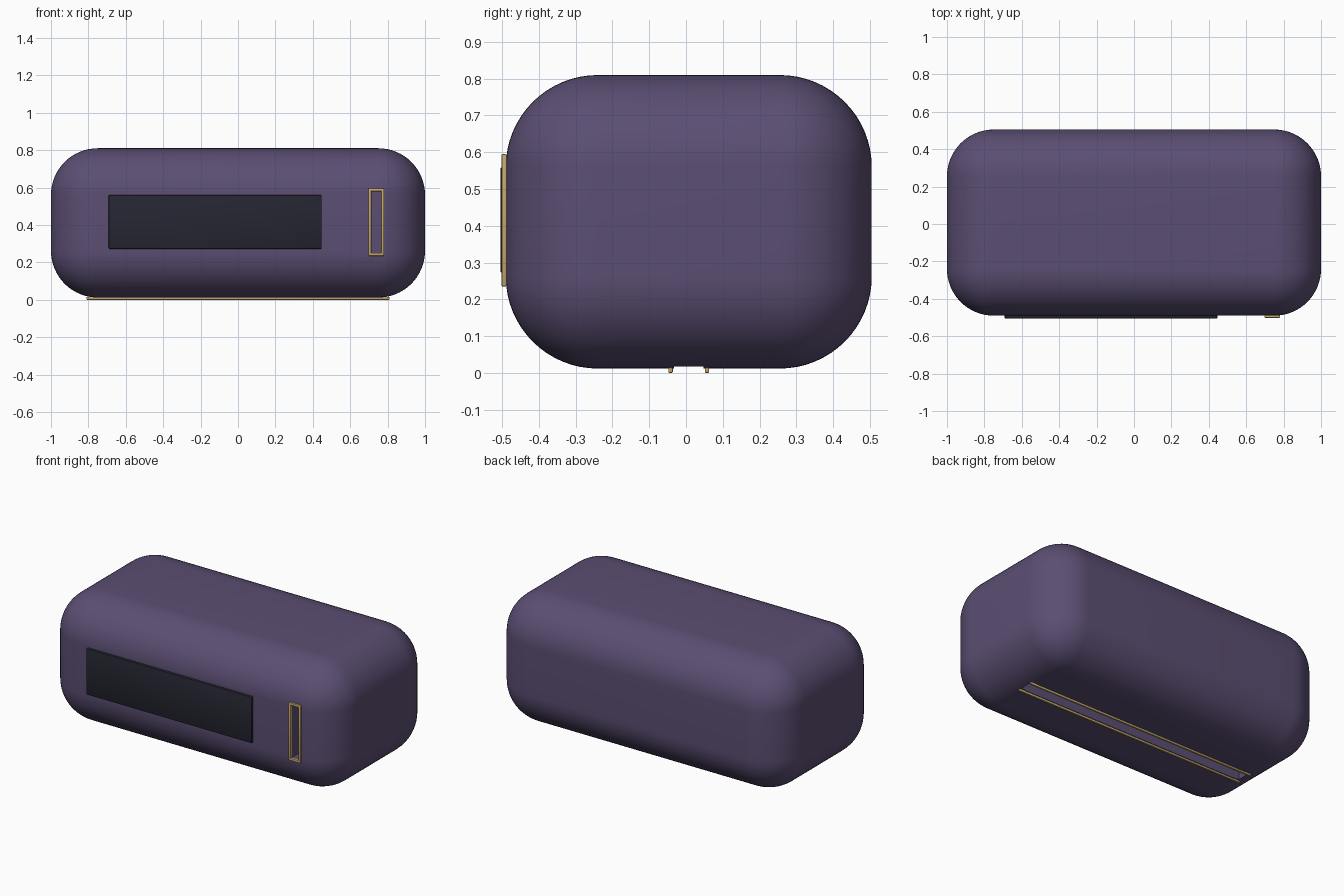
import bpy
import bmesh
from mathutils import Vector

cube = bpy.data.objects.get("Cube")
if cube:
    bpy.data.objects.remove(cube, do_unlink=True)


def material(name, rgb):
    mat = bpy.data.materials.new(name)
    mat.use_nodes = True
    mat.diffuse_color = (*rgb, 1)
    mat.node_tree.nodes["Principled BSDF"].inputs["Base Color"].default_value = (*rgb, 1)
    return mat


purple = material("muted purple", (0.105, 0.076, 0.17))
charcoal = material("dark charcoal", (0.018, 0.019, 0.03))
gold = material("brass gold", (0.56, 0.39, 0.15))


def boxes(name, bounds, mat, bevel=0, segments=2):
    """One object made of bevelled boxes, each given as (low corner, high corner)."""
    bm = bmesh.new()
    for low, high in bounds:
        low, high = Vector(low), Vector(high)
        verts = bmesh.ops.create_cube(bm, size=1)["verts"]
        bmesh.ops.scale(bm, vec=high - low, verts=verts)
        bmesh.ops.translate(bm, vec=(low + high) / 2, verts=verts)
    if bevel:
        bmesh.ops.bevel(bm, geom=bm.edges[:], offset=bevel, segments=segments,
                        profile=0.5, affect="EDGES", clamp_overlap=True)
    mesh = bpy.data.meshes.new(name)
    bm.to_mesh(mesh)
    bm.free()
    mesh.materials.append(mat)
    obj = bpy.data.objects.new(name, mesh)
    bpy.context.collection.objects.link(obj)
    return obj


def smooth(obj):
    bpy.ops.object.select_all(action="DESELECT")
    obj.select_set(True)
    bpy.context.view_layer.objects.active = obj
    bpy.ops.object.shade_smooth_by_angle(angle=0.6)


# Rounded housing
FRONT = -0.49
body = boxes("body", [((-1, FRONT, 0.012), (1, 0.505, 0.81))], purple, 0.25, 16)
smooth(body)

# Recessed slots in the front and the underside
cutters = [
    boxes("front_slot_cutter", [((0.712, -0.6, 0.25), (0.766, -0.3, 0.58))], purple),
    boxes("bottom_slot_cutter", [((-0.8, -0.032, -0.1), (0.8, 0.047, 0.12))], purple),
]
for cutter in cutters:
    mod = body.modifiers.new(cutter.name, "BOOLEAN")
    mod.operation = "DIFFERENCE"
    mod.solver = "EXACT"
    mod.object = cutter
    cutter.hide_render = True
    cutter.hide_set(True)

# Dark front panel
panel = boxes("front_panel", [((-0.692, -0.505, 0.272), (0.447, -0.47, 0.56))], charcoal, 0.006)
smooth(panel)

# Gold frame around the front slot
x0, x1, z0, z1, bar = 0.697, 0.781, 0.235, 0.595, 0.016
y0, y1 = -0.502, FRONT + 0.003
frame = boxes("slot_frame", [
    ((x0, y0, z0), (x0 + bar, y1, z1)),
    ((x1 - bar, y0, z0), (x1, y1, z1)),
    ((x0, y0, z0), (x1, y1, z0 + bar)),
    ((x0, y0, z1 - bar), (x1, y1, z1)),
], gold, 0.004)
smooth(frame)

# Gold rails along the bottom slot
for name, y in (("front_rail", -0.042), ("back_rail", 0.057)):
    rail = boxes(name, [((-0.81, y - 0.006, 0), (0.81, y + 0.006, 0.015))], gold, 0.003)
    smooth(rail)
